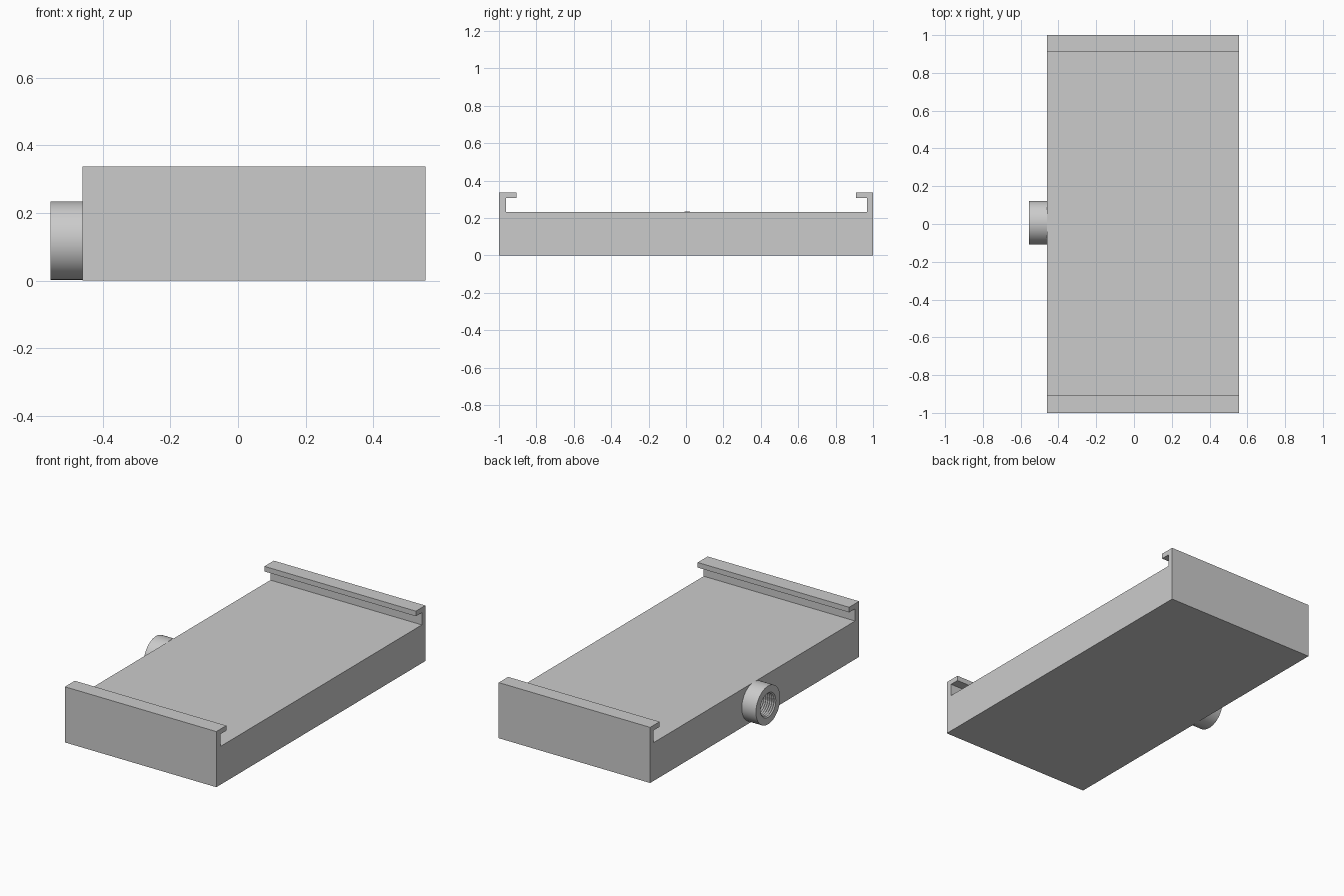
import bpy, bmesh
from math import radians, tau
from mathutils import Vector

if "Cube" in bpy.data.objects:
    bpy.data.objects.remove(bpy.data.objects["Cube"], do_unlink=True)

grey = bpy.data.materials.new("light_grey")
grey.use_nodes = True
COLOUR = (0.6, 0.6, 0.6, 1)
grey.diffuse_color = COLOUR
grey.node_tree.nodes["Principled BSDF"].inputs["Base Color"].default_value = COLOUR


def make_object(name, bm):
    bmesh.ops.recalc_face_normals(bm, faces=bm.faces)
    mesh = bpy.data.meshes.new(name)
    bm.to_mesh(mesh)
    bm.free()
    mesh.materials.append(grey)
    obj = bpy.data.objects.new(name, mesh)
    bpy.context.collection.objects.link(obj)
    return obj


# Tray: one end-to-end section with hooked rails, extruded across the width
LEFT, RIGHT = 0.555, -0.46
section = [(-1, 0), (1, 0), (1, 0.337), (0.91, 0.337), (0.91, 0.306), (0.967, 0.306),
           (0.967, 0.232), (-0.962, 0.232), (-0.962, 0.306), (-0.905, 0.306),
           (-0.905, 0.337), (-1, 0.337)]
bm = bmesh.new()
face = bm.faces.new([bm.verts.new((RIGHT, y, z)) for y, z in section])
result = bmesh.ops.extrude_face_region(bm, geom=[face])
moved = [v for v in result["geom"] if isinstance(v, bmesh.types.BMVert)]
bmesh.ops.translate(bm, verts=moved, vec=(LEFT - RIGHT, 0, 0))
make_object("tray", bm)

# Threaded collar: ring section with ridges in the bore, turned about the x axis
OUTER, BORE, GROOVE, TURNS = 0.116, 0.066, 0.074, 7
TIP = -0.555
centre = Vector((0, 0.007, 0.118))
ring = [(RIGHT, OUTER), (TIP, OUTER)]
pitch = (RIGHT - TIP) / TURNS
for i in range(TURNS):
    ring += [(TIP + i * pitch, GROOVE), (TIP + (i + 0.5) * pitch, BORE)]
ring.append((RIGHT, GROOVE))
bm = bmesh.new()
verts = [bm.verts.new(centre + Vector((x, 0, r))) for x, r in ring]
edges = [bm.edges.new((a, b)) for a, b in zip(verts, verts[1:] + verts[:1])]
bmesh.ops.spin(bm, geom=verts + edges, cent=centre, axis=(1, 0, 0),
               angle=tau, steps=48, use_merge=True)
bmesh.ops.remove_doubles(bm, verts=bm.verts, dist=0.0001)
collar = make_object("threaded_collar", bm)
bpy.context.view_layer.objects.active = collar
collar.select_set(True)
bpy.ops.object.shade_smooth_by_angle(angle=radians(30))
